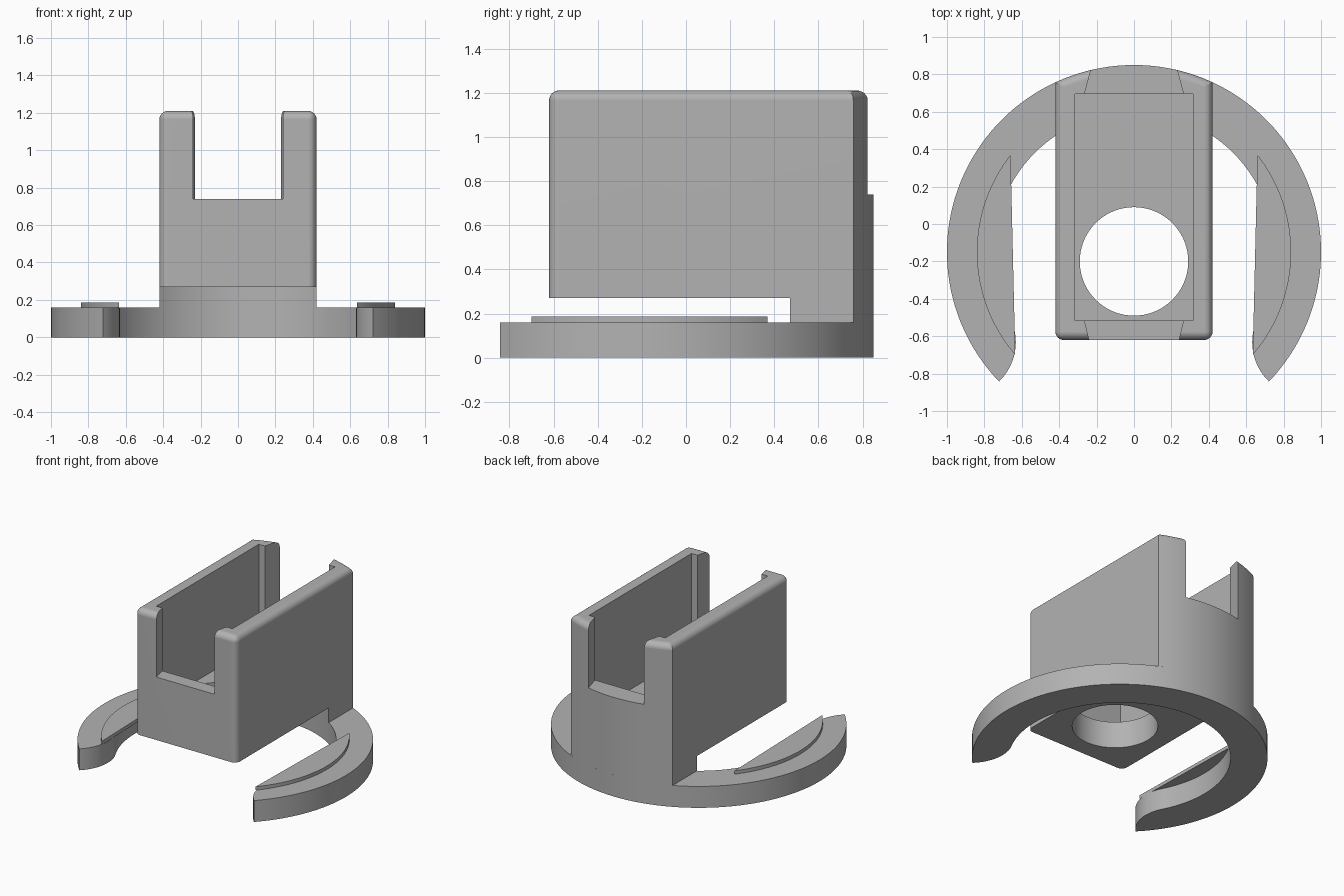
import bpy, bmesh
from math import radians, degrees, sin, cos, asin, atan2

cube = bpy.data.objects.get("Cube")
if cube:
    bpy.data.objects.remove(cube, do_unlink=True)

grey = bpy.data.materials.new("plain_grey")
grey.use_nodes = True
colour = (0.45, 0.45, 0.45, 1)
grey.diffuse_color = colour
for node in grey.node_tree.nodes:
    if node.type == 'BSDF_PRINCIPLED':
        node.inputs["Base Color"].default_value = colour

CY = -0.15            # ring centre on y
OUTER, INNER = 1.0, 0.75
RING_TOP, BOX_BOTTOM, BOX_TOP = 0.16, 0.27, 1.21


def arc(r, a0, a1, n, cx=0.0, cy=CY):
    """Points along an arc, angles in degrees."""
    steps = [radians(a0 + (a1 - a0) * i / n) for i in range(n + 1)]
    return [(cx + r * cos(a), cy + r * sin(a)) for a in steps]


def mirrored(half):
    return half + [(-x, y) for x, y in reversed(half) if abs(x) > 1e-5]


def prism(name, pts, z0, z1, bevel=None, width=0.045):
    """Extrude an outline upward, rounding the edges picked by the bevel rule."""
    bm = bmesh.new()
    face = bm.faces.new([bm.verts.new((x, y, z0)) for x, y in pts])
    geom = bmesh.ops.extrude_face_region(bm, geom=[face])["geom"]
    for v in geom:
        if isinstance(v, bmesh.types.BMVert):
            v.co.z = z1
    bmesh.ops.recalc_face_normals(bm, faces=bm.faces[:])
    if bevel:
        edges = [e for e in bm.edges if bevel(e.verts[0].co, e.verts[1].co)]
        bmesh.ops.bevel(bm, geom=edges, offset=width, segments=6,
                        profile=0.5, affect='EDGES', clamp_overlap=False)
    mesh = bpy.data.meshes.new(name)
    bm.to_mesh(mesh)
    bm.free()
    ob = bpy.data.objects.new(name, mesh)
    mesh.materials.append(grey)
    bpy.context.collection.objects.link(ob)
    return ob


def activate(ob):
    bpy.ops.object.select_all(action='DESELECT')
    ob.select_set(True)
    bpy.context.view_layer.objects.active = ob


def cut(ob, cutter):
    cutter.hide_render = True
    mod = ob.modifiers.new("cut", 'BOOLEAN')
    mod.operation = 'DIFFERENCE'
    mod.solver = 'EXACT'
    mod.object = cutter
    activate(ob)
    bpy.ops.object.modifier_apply(modifier=mod.name)
    bpy.data.objects.remove(cutter, do_unlink=True)


def finish(ob):
    activate(ob)
    bpy.ops.object.shade_smooth_by_angle(angle=radians(30))
    mod = ob.modifiers.new("even_shading", 'WEIGHTED_NORMAL')
    mod.keep_sharp = True


# Open ring with ends rounded off toward the inside
END = -43.8
fillet = (OUTER ** 2 - INNER ** 2) / (2 * INNER)
tip = END + degrees(asin(fillet / (INNER + fillet)))
fx, fy = arc(INNER + fillet, tip, tip, 1)[0]
half = arc(OUTER, 90, END, 72)
half += arc(fillet, END - 90, tip - 180, 16, fx, fy)[1:]
half += arc(INNER, tip, 90, 60)[1:]
finish(prism("open_ring", mirrored(half), 0, RING_TOP))

# Raised pads on the two arms
pad = arc(0.84, -40.9, 38.2, 40)
finish(prism("left_pad", pad, RING_TOP, 0.186))
finish(prism("right_pad", [(-x, y) for x, y in pad], RING_TOP, 0.186))

# Holder box whose back follows the ring
W, FRONT = 0.42, -0.62
corner = degrees(atan2((OUTER ** 2 - W ** 2) ** 0.5, W))
outline = [(-W, FRONT), (W, FRONT)] + arc(OUTER, corner, 180 - corner, 24)


def rounded(a, b):
    top = min(a.z, b.z) > BOX_TOP - 0.01
    front_upright = max(a.y, b.y) < FRONT + 0.01 and abs(a.x - b.x) < 0.01
    return top or front_upright


box = prism("holder_box", outline, RING_TOP, BOX_TOP, rounded)

# Clearance under the box, leaving the column at the back
cut(box, prism("under_cutter", arc(INNER, 0, 357, 119), 0, BOX_BOTTOM))
# Inner cavity
cut(box, prism("cavity_cutter", [(-0.315, -0.515), (0.315, -0.515),
                                 (0.315, 0.695), (-0.315, 0.695)], 0.47, 1.5))
# Flared slots through the front and back walls
cut(box, prism("slot_cutter", mirrored([(0.221, -0.7), (0.28, -0.45),
                                        (0.277, 0.65), (0.21, 0.9)]), 0.74, 1.6))
# Round hole in the floor
cut(box, prism("hole_cutter", arc(0.29, 0, 355, 71, 0, -0.2), 0.1, 0.6))
finish(box)
